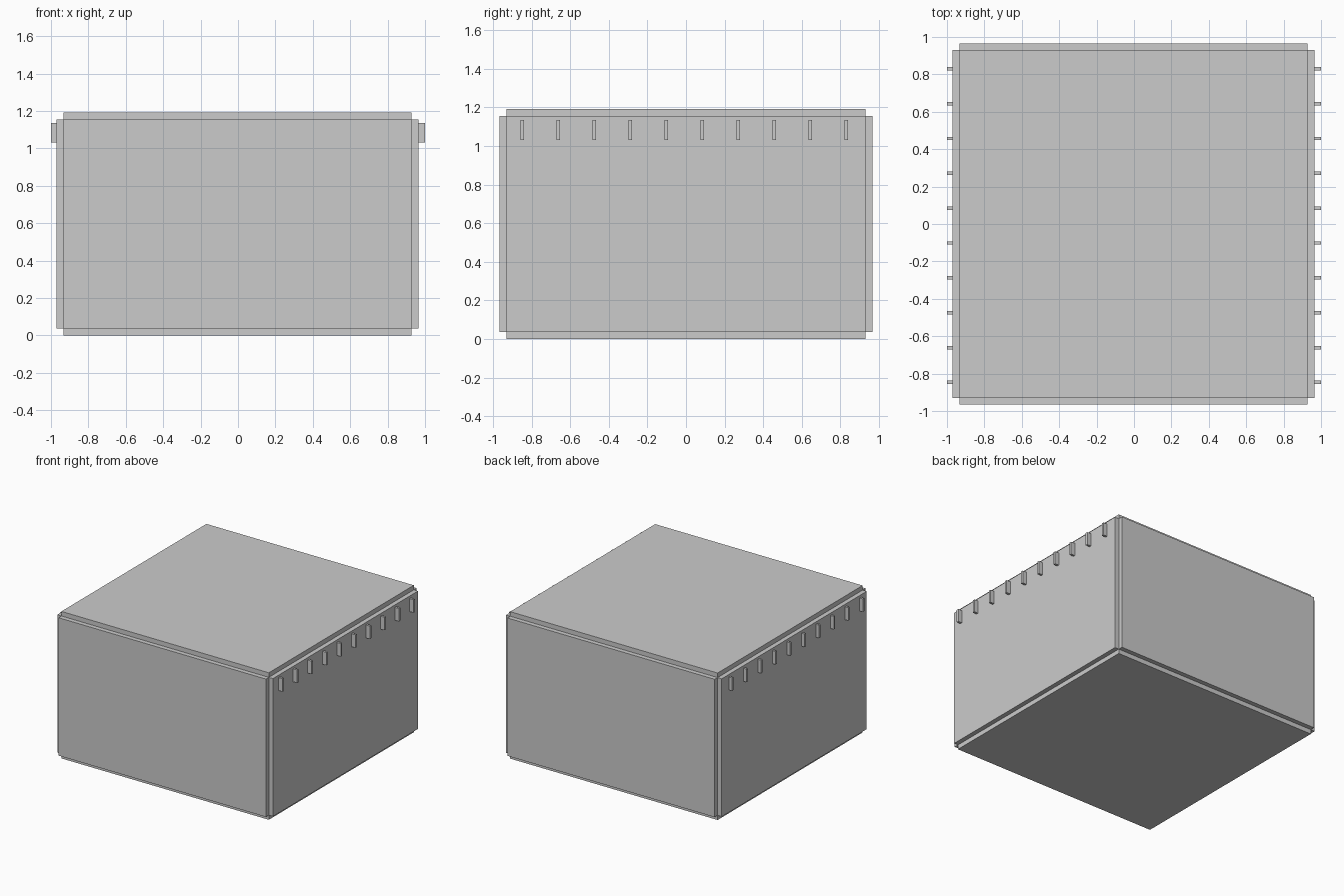
import bpy, bmesh
from mathutils import Vector

if "Cube" in bpy.data.objects:
    bpy.data.objects.remove(bpy.data.objects["Cube"])


def box(name, x, y, z):
    """Axis-aligned box from (min, max) ranges."""
    lo, hi = Vector((x[0], y[0], z[0])), Vector((x[1], y[1], z[1]))
    bm = bmesh.new()
    bmesh.ops.create_cube(bm, size=1)
    bmesh.ops.scale(bm, vec=hi - lo, verts=bm.verts)
    mesh = bpy.data.meshes.new(name)
    bm.to_mesh(mesh)
    bm.free()
    obj = bpy.data.objects.new(name, mesh)
    obj.location = (lo + hi) / 2
    bpy.context.collection.objects.link(obj)
    return obj


# Outer and inner limits of the six slabs, which meet along their inner edges
X0, X1, X2, X3 = -0.971, -0.934, 0.927, 0.964
Y0, Y1, Y2, Y3 = -0.966, -0.929, 0.929, 0.966
Z0, Z1, Z2, Z3 = 0.0, 0.037, 1.155, 1.192

# Floor and lid
box("bottom_panel", (X1, X2), (Y1, Y2), (Z0, Z1))
box("top_panel", (X1, X2), (Y1, Y2), (Z2, Z3))

# Four walls
box("front_panel", (X1, X2), (Y0, Y1), (Z1, Z2))
box("back_panel", (X1, X2), (Y2, Y3), (Z1, Z2))
box("left_panel", (X0, X1), (Y1, Y2), (Z1, Z2))
box("right_panel", (X2, X3), (Y1, Y2), (Z1, Z2))

# Row of small upright tabs near the top of both side walls
for i in range(10):
    y = -0.847 + i * 0.1863
    span = (y - 0.009, y + 0.009)
    box(f"left_tab_{i + 1}", (-1.0, X0), span, (1.03, 1.135))
    box(f"right_tab_{i + 1}", (X3, 1.0), span, (1.03, 1.135))
